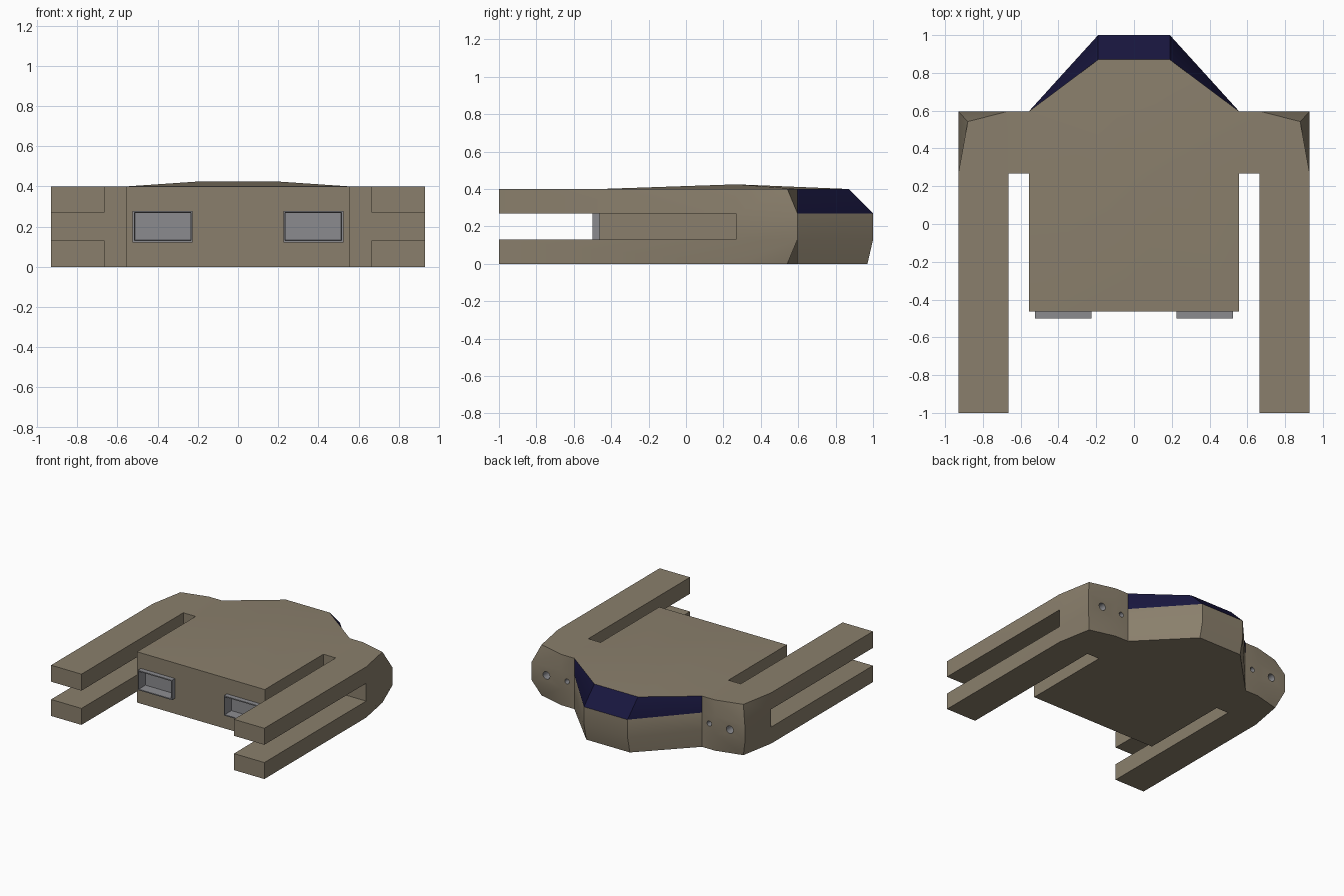
import bpy, bmesh, math
from mathutils import Matrix

if "Cube" in bpy.data.objects:
    bpy.data.objects.remove(bpy.data.objects["Cube"])


def material(name, rgb):
    m = bpy.data.materials.new(name)
    m.diffuse_color = (*rgb, 1)
    m.use_nodes = True
    m.node_tree.nodes["Principled BSDF"].inputs["Base Color"].default_value = m.diffuse_color
    return m


TAN = material("tan_plating", (0.255, 0.213, 0.15))
NAVY = material("navy_glass", (0.009, 0.008, 0.048))
GREY = material("grey_metal", (0.26, 0.26, 0.275))


def make_object(name, bm, mats):
    bmesh.ops.recalc_face_normals(bm, faces=bm.faces)
    me = bpy.data.meshes.new(name)
    bm.to_mesh(me)
    bm.free()
    for m in mats:
        me.materials.append(m)
    ob = bpy.data.objects.new(name, me)
    bpy.context.collection.objects.link(ob)
    return ob


def add_box(bm, centre, size):
    bmesh.ops.create_cube(bm, size=1, matrix=Matrix.Translation(centre)
                          @ Matrix.Diagonal((*size, 1)))


def activate(ob):
    bpy.ops.object.select_all(action='DESELECT')
    ob.select_set(True)
    bpy.context.view_layer.objects.active = ob


# Hull: right half as four stacked outlines, bridged and mirrored
BODY, IN, OUT = 0.557, 0.665, 0.93   # body side, fork arm inner and outer x
REAR, SLOT, BACK = -0.462, 0.268, 0.596
Z = (0, 0.13, 0.27, 0.4)
NOSE = (0.97, 1.0, 1.0, 0.87)        # nose y at each level
CORNER = ((0.88, 0.542), (OUT, BACK), (OUT, BACK), (0.88, 0.542))

bm = bmesh.new()
cache = {}


def v(p):
    p = tuple(round(c, 4) for c in p)
    if p not in cache:
        cache[p] = bm.verts.new(p)
    return cache[p]


def face(*pts, mat=0):
    bm.faces.new([v(p) for p in pts]).material_index = mat


def outline(i):
    pts = [(0, REAR), (BODY, REAR), (BODY, SLOT), (IN, SLOT), (OUT, SLOT),
           CORNER[i], (0.67, BACK), (BODY, BACK), (0.19, NOSE[i]), (0, NOSE[i])]
    return [(x, y, Z[i]) for x, y in pts]


rings = [outline(i) for i in range(4)]
for i in range(3):
    lo, hi = rings[i], rings[i + 1]
    for k in range(9):
        if k == 3 and i != 1:
            continue                 # the fork arms join the body here
        glass = i == 2 and k in (7, 8)
        face(lo[k], lo[k + 1], hi[k + 1], hi[k], mat=1 if glass else 0)

# Flat underside and shoulder top
face(*rings[0])
face(*rings[3][2:8])

# Shallow raised roof
a, b, c, d, e, f = (rings[3][k] for k in (0, 1, 2, 7, 8, 9))
g, h = (0.19, SLOT, 0.425), (0, SLOT, 0.425)
for pts in ((a, b, g, h), (b, c, g), (c, d, g), (d, e, g), (e, f, h, g)):
    face(*pts)

# Upper and lower fork arms
for z0, z1 in (Z[:2], Z[2:]):
    back = [(IN, SLOT, z0), (OUT, SLOT, z0), (OUT, SLOT, z1), (IN, SLOT, z1)]
    tip = [(x, -1, z) for x, _, z in back]
    for k in range(4):
        n = (k + 1) % 4
        face(back[k], back[n], tip[n], tip[k])
    face(*tip)

hull = make_object("hull", bm, [TAN, NAVY])
hull.modifiers.new("mirror", 'MIRROR').use_clip = True

# Gun ports bored into the shoulders, and sockets for the engine nozzles
bm = bmesh.new()
for s in (-1, 1):
    for x, r in ((0.62, 0.02), (0.80, 0.03)):
        bmesh.ops.create_cone(
            bm, cap_ends=True, segments=16, radius1=r, radius2=r, depth=0.2,
            matrix=Matrix.Translation((s * x, 0.6, 0.2)) @ Matrix.Rotation(math.pi / 2, 4, 'X'))
    add_box(bm, (s * 0.375, -0.45, 0.2), (0.285, 0.08, 0.145))
cutter = make_object("opening_cutter", bm, [GREY])
cutter.hide_render = True
cut = hull.modifiers.new("openings", 'BOOLEAN')
cut.object = cutter
cut.solver = 'EXACT'
cut.material_mode = 'TRANSFER'
activate(hull)
for name in ("mirror", "openings"):
    bpy.ops.object.modifier_apply(modifier=name)
bpy.data.objects.remove(cutter)
bpy.ops.object.shade_smooth_by_angle(angle=math.radians(30))

# Engine nozzles: boxes with a deep, slightly tapered opening
for s, side in ((-1, "left"), (1, "right")):
    bm = bmesh.new()
    add_box(bm, (s * 0.375, -0.455, 0.2), (0.298, 0.09, 0.156))
    mouth = min(bm.faces, key=lambda p: p.calc_center_median().y)
    bmesh.ops.inset_region(bm, faces=[mouth], thickness=0.012)
    bmesh.ops.inset_region(bm, faces=[mouth], thickness=0.003, depth=-0.08)
    make_object(side + "_engine_nozzle", bm, [GREY])
